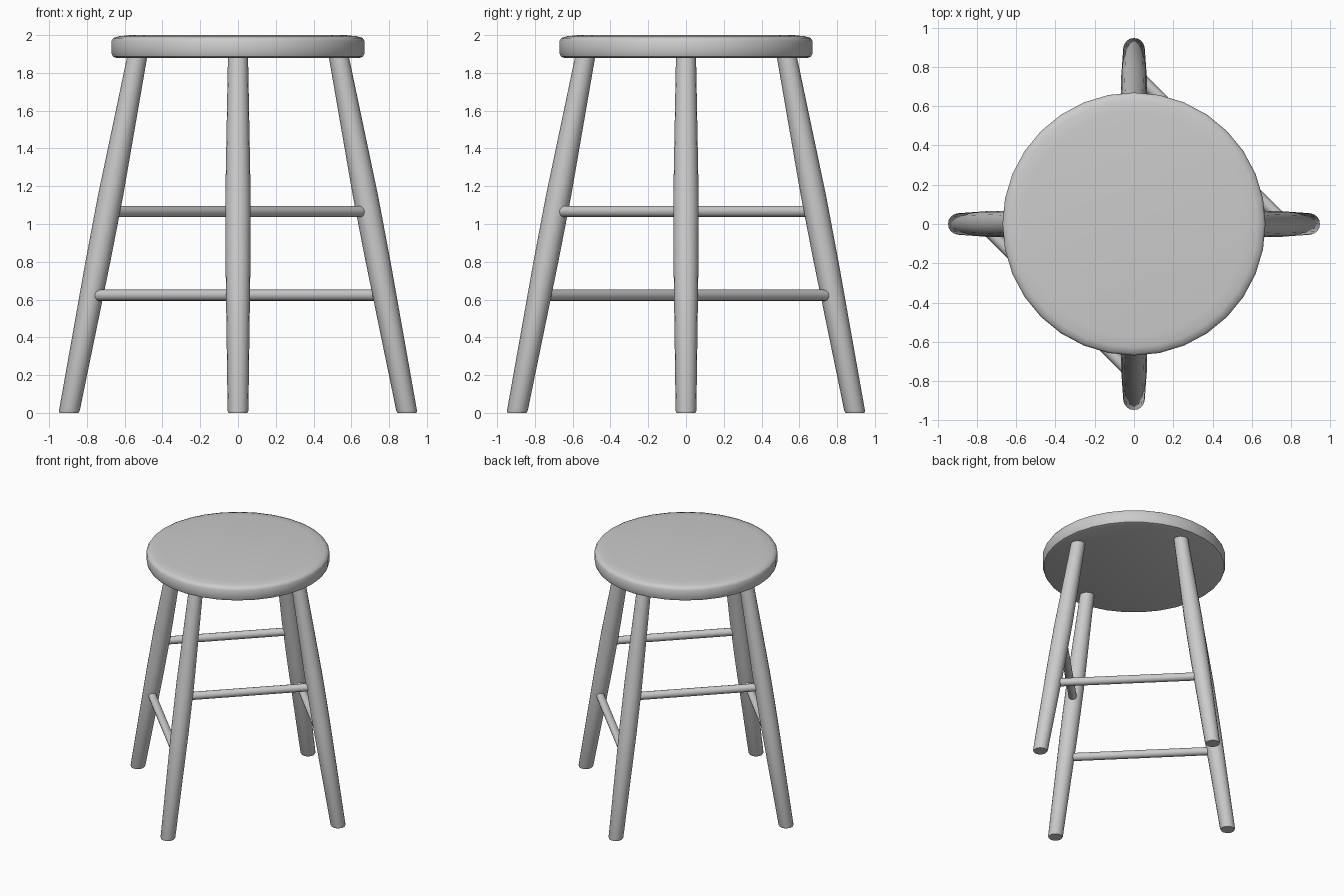
import bpy, bmesh, math
from mathutils import Vector

if "Cube" in bpy.data.objects:
    bpy.data.objects.remove(bpy.data.objects["Cube"])

FOOT, TOP, TOP_Z = 0.895, 0.531, 1.90   # leg centre distance at floor and at seat


def loft(name, rings, sides, u=Vector((1, 0, 0)), v=Vector((0, 1, 0))):
    """Capped tube through (centre, radius) rings."""
    bm = bmesh.new()
    loops = []
    for c, r in rings:
        loops.append([bm.verts.new(Vector(c) + r * (u * math.cos(a) + v * math.sin(a)))
                      for a in (2 * math.pi * i / sides for i in range(sides))])
    for a, b in zip(loops, loops[1:]):
        for i in range(sides):
            j = (i + 1) % sides
            bm.faces.new((a[i], a[j], b[j], b[i]))
    bm.faces.new(loops[0][::-1])
    bm.faces.new(loops[-1])
    bmesh.ops.recalc_face_normals(bm, faces=bm.faces)
    me = bpy.data.meshes.new(name)
    bm.to_mesh(me)
    bm.free()
    ob = bpy.data.objects.new(name, me)
    bpy.context.collection.objects.link(ob)
    bpy.ops.object.select_all(action='DESELECT')
    ob.select_set(True)
    bpy.context.view_layer.objects.active = ob
    bpy.ops.object.shade_smooth_by_angle(angle=math.radians(40))
    return ob


def leg_point(d, z):
    return d * (FOOT + (TOP - FOOT) * z / TOP_Z) + Vector((0, 0, z))


# Round seat with softened rims
profile = [(0.645, 1.88), (0.662, 1.886), (0.67, 1.905), (0.67, 1.97),
           (0.66, 1.985), (0.63, 1.994), (0.57, 2.0)]
loft("seat", [((0, 0, z), r) for r, z in profile], 32)

# Splayed legs, thickest around mid height
dirs = {"front": Vector((0, -1, 0)), "right": Vector((1, 0, 0)),
        "back": Vector((0, 1, 0)), "left": Vector((-1, 0, 0))}
leg_profile = [(0, 0.050), (0.012, 0.055), (0.80, 0.066), (1.15, 0.067), (TOP_Z, 0.053)]
for name, d in dirs.items():
    loft(name + "_leg", [(leg_point(d, z), r) for z, r in leg_profile], 16)

# Stretchers, alternating high and low pairs
for a, b, z in (("front", "right", 1.066), ("back", "left", 1.066),
                ("front", "left", 0.622), ("back", "right", 0.622)):
    p, q = leg_point(dirs[a], z), leg_point(dirs[b], z)
    side = (q - p).normalized().cross(Vector((0, 0, 1)))
    loft(f"{a}_{b}_stretcher", [(p, 0.03), (q, 0.03)], 12, side, Vector((0, 0, 1)))
